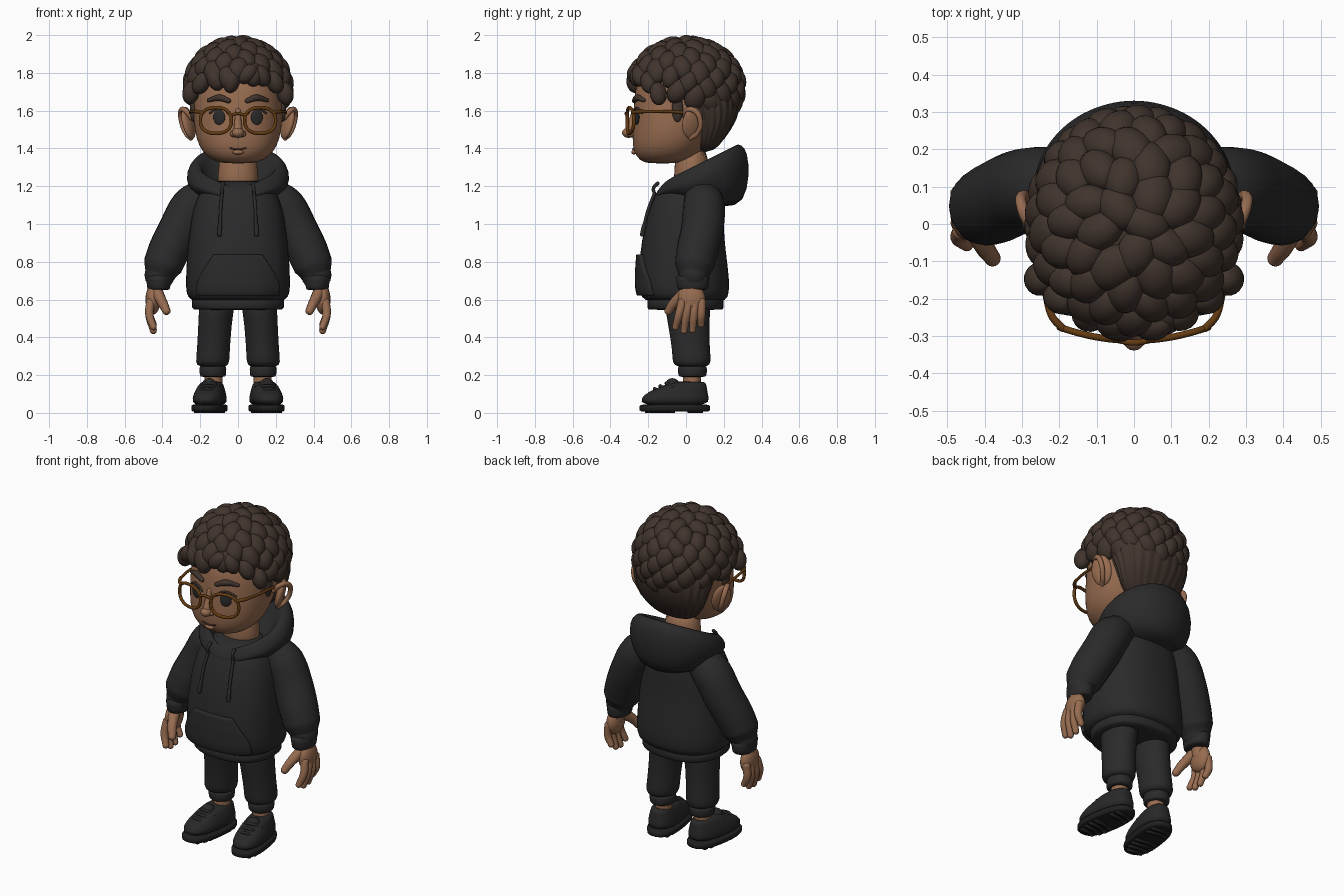
import bpy, bmesh, math, random
from mathutils import Matrix, Vector, Euler

random.seed(4)
if "Cube" in bpy.data.objects:
    bpy.data.objects.remove(bpy.data.objects["Cube"])


def material(name, *rgb):
    m = bpy.data.materials.new(name)
    m.use_nodes = True
    m.diffuse_color = (*rgb, 1)
    m.node_tree.nodes["Principled BSDF"].inputs["Base Color"].default_value = (*rgb, 1)
    return m


SKIN = material("warm skin", .31, .15, .08)
HAIR = material("dark brown hair", .052, .034, .026)
CLOTH = material("charcoal cloth", .023, .023, .024)
SHOE = material("black shoe", .021, .021, .022)
SOLE = material("black rubber", .014, .014, .015)
FRAME = material("amber frame", .13, .045, .006)
IRIS = material("dark iris", .025, .024, .024)
LIP = material("mouth line", .11, .04, .022)


def finish(name, bm, mat, mirror=False, subsurf=0):
    bmesh.ops.recalc_face_normals(bm, faces=bm.faces)
    mesh = bpy.data.meshes.new(name)
    bm.to_mesh(mesh)
    bm.free()
    mesh.materials.clear()
    mesh.materials.append(mat)
    mesh.shade_smooth()
    ob = bpy.data.objects.new(name, mesh)
    bpy.context.collection.objects.link(ob)
    if mirror:
        ob.modifiers.new("Mirror", 'MIRROR').use_mirror_merge = False
    if subsurf:
        mod = ob.modifiers.new("Subdivision", 'SUBSURF')
        mod.levels = mod.render_levels = subsurf
    return ob


def spow(v, e):
    return math.copysign(abs(v) ** e, v)


def loft(name, rings, mat, n=32, power=2, mirror=False, ripple=(0, 0), dip=0):
    """Skin over rings of (cx, cy, z, rx, ry, slope)."""
    bm = bmesh.new()
    loops = []
    for cx, cy, z, rx, ry, *slope in rings:
        loop = []
        for i in range(n):
            a = math.tau * i / n
            k = 1 + ripple[1] * math.sin(ripple[0] * a)
            x = rx * k * spow(math.cos(a), 2 / power)
            y = ry * k * spow(math.sin(a), 2 / power)
            dz = (slope[0] * y if slope else 0) - dip * max(0, -math.sin(a)) ** 8
            loop.append(bm.verts.new((cx + x, cy + y, z + dz)))
        loops.append(loop)
    for lo, hi in zip(loops, loops[1:]):
        for i in range(n):
            j = (i + 1) % n
            bm.faces.new((lo[i], lo[j], hi[j], hi[i]))
    bm.faces.new(loops[0][::-1])
    bm.faces.new(loops[-1])
    return finish(name, bm, mat, mirror, 1)


def ball(name, loc, radii, mat, rot=(0, 0, 0), mirror=False, seg=20):
    bm = bmesh.new()
    turn = rot if isinstance(rot, Matrix) else Euler(rot).to_matrix().to_4x4()
    m = Matrix.Translation(loc) @ turn @ Matrix.Diagonal((*radii, 1))
    bmesh.ops.create_uvsphere(bm, u_segments=seg, v_segments=seg // 2 + 2, radius=1, matrix=m)
    return finish(name, bm, mat, mirror)


def tube(name, pts, mat, mirror=False, closed=False, sides=4):
    """Smooth tube through (x, y, z, radius) points with round ends."""
    cu = bpy.data.curves.new(name, 'CURVE')
    cu.dimensions = '3D'
    cu.bevel_depth = 1
    cu.bevel_resolution = sides
    cu.resolution_u = 6
    sp = cu.splines.new('BEZIER')
    sp.bezier_points.add(len(pts) - 1)
    sp.use_cyclic_u = closed
    for p, (x, y, z, r) in zip(sp.bezier_points, pts):
        p.co, p.radius = (x, y, z), r
        p.handle_left_type = p.handle_right_type = 'AUTO'
    tmp = bpy.data.objects.new(name, cu)
    bpy.context.collection.objects.link(tmp)
    dg = bpy.context.evaluated_depsgraph_get()
    mesh = bpy.data.meshes.new_from_object(tmp.evaluated_get(dg))
    bpy.data.objects.remove(tmp)
    bm = bmesh.new()
    bm.from_mesh(mesh)
    bpy.data.meshes.remove(mesh)
    for x, y, z, r in () if closed else (pts[0], pts[-1]):
        bmesh.ops.create_uvsphere(bm, u_segments=16, v_segments=8, radius=r,
                                  matrix=Matrix.Translation((x, y, z)))
    return finish(name, bm, mat, mirror)


def front(rings, x, z, power):
    """Depth of a lofted form's front at x and z."""
    for a, b in zip(rings, rings[1:]):
        if a[2] <= z <= b[2]:
            t = (z - a[2]) / (b[2] - a[2])
            _, cy, _, rx, ry = [p + (q - p) * t for p, q in zip(a, b)]
            return cy - ry * max(0, 1 - abs(x / rx) ** power) ** (1 / power)


def span(z, rx, y0, y1):
    return (0, (y0 + y1) / 2, z, rx, (y1 - y0) / 2)


# Hooded top
torso = [span(.585, .235, -.2, .2), span(.61, .268, -.238, .222), span(.66, .278, -.25, .232),
         span(.75, .275, -.25, .225), span(.85, .27, -.243, .212), span(.97, .255, -.225, .2),
         span(1.08, .24, -.195, .2), span(1.17, .205, -.16, .18), span(1.24, .14, -.1, .14)]
loft("hoodie_body", torso, CLOTH, power=2.4)
loft("hoodie_hem", [span(z, r, -.205, .2) for z, r in
                    ((.545, .235), (.55, .245), (.6, .247), (.615, .24))], CLOTH, power=2.4)
loft("hood", [(0, .04, 1.19, .12, .11, .3), (0, .06, 1.27, .18, .165, .5),
              (0, .065, 1.315, .2, .185, .5), (0, .068, 1.325, .225, .205, .5),
              (0, .075, 1.295, .262, .238, .48), (0, .08, 1.24, .278, .255, .35),
              (0, .095, 1.17, .25, .235, .05), (0, .1, 1.09, .17, .175, -.1)],
     CLOTH, n=48, dip=.025)

# Front pocket patch
bm = bmesh.new()
cols, rows = 20, 10
grid = []
for j in range(rows + 1):
    t = j / rows
    z, w = .62 + .22 * t, .225 - .095 * max(0, (t - .25) / .75) ** 1.3
    grid.append([bm.verts.new((x, front(torso, x, z, 2.4) - .02, z))
                 for x in (w * (2 * i / cols - 1) for i in range(cols + 1))])
for lo, hi in zip(grid, grid[1:]):
    for i in range(cols):
        bm.faces.new((lo[i], lo[i + 1], hi[i + 1], hi[i]))
pocket = finish("front_pocket", bm, CLOTH)
thick = pocket.modifiers.new("Solidify", 'SOLIDIFY')
thick.thickness, thick.offset = .03, -1
soft = pocket.modifiers.new("Bevel", 'BEVEL')
soft.width, soft.segments = .007, 2

# Drawstrings and sleeves
tube("drawstring", [(x, front(torso, x, z, 2.4) - .012, z, r) for x, z, r in
                    ((.085, 1.16, .009), (.092, 1.08, .009), (.095, 1, .009),
                     (.097, .985, .012), (.098, .945, .012))], CLOTH, True)
tube("drawstring_top", [(.08, -.15, 1.215, .01), (.083, -.172, 1.19, .009),
                        (.085, front(torso, .085, 1.16, 2.4) - .012, 1.16, .009)], CLOTH, True)
tube("sleeve", [(.19, .09, 1.14, .1), (.245, .095, 1.09, .112), (.31, .085, .97, .112),
                (.365, .06, .86, .11), (.398, .045, .78, .104), (.415, .04, .73, .08)],
     CLOTH, True, sides=8)
loft("sleeve_cuff", [(.42, .036, z, r, r * 1.35) for z, r in
                     ((.65, .052), (.655, .062), (.7, .064), (.74, .07))], CLOTH, mirror=True)

# Hands
ball("palm", (.45, .03, .6), (.04, .073, .08), SKIN, mirror=True)
tube("wrist", [(.43, .035, .7, .042), (.445, .033, .62, .042)], SKIN, True)
for i, tip in enumerate((.445, .425, .43, .46)):
    base, end = -.02 + .034 * i, -.055 + .045 * i
    tube("finger", [(.463, base, .585, .024), (.469, (base + end) / 2, .52, .022),
                    (.448, end, tip + .01, .018)], SKIN, True)
tube("thumb", [(.425, -.01, .63, .032), (.398, -.065, .58, .026), (.379, -.092, .54, .022)], SKIN, True)

# Trousers
loft("trouser_leg", [(.105, .01, .62, .1, .13), (.118, .01, .52, .09, .115),
                     (.125, .018, .42, .088, .105), (.131, .028, .32, .087, .1),
                     (.135, .03, .27, .09, .103), (.134, .032, .24, .078, .086)], CLOTH, mirror=True)
loft("trouser_cuff", [(.133, .034, z, r, r * 1.08) for z, r in
                      ((.19, .062), (.195, .07), (.235, .072), (.255, .07))], CLOTH, mirror=True)
tube("ankle", [(.13, .03, .11, .048), (.13, .032, .22, .048)], SKIN, True)

# Shoes, built straight and then toed out
parts = [
    loft("shoe_sole", [(0, -.06, z, r, r + .098) for z, r in
                       ((.007, .084), (.009, .09), (.04, .092), (.046, .086))], SOLE, power=2.5),
    loft("shoe_upper", [(0, -.06, .035, .086, .184), (0, -.06, .08, .086, .182),
                        (0, -.043, .112, .078, .157), (0, -.012, .14, .066, .122),
                        (0, .012, .162, .056, .094), (0, .02, .166, .04, .06)], SHOE, power=2.5),
    ball("shoe_tongue", (0, -.07, .14), (.042, .04, .045), SHOE, (.5, 0, 0))]
for y, z in ((-.105, .158), (-.138, .143), (-.168, .128)):
    parts.append(tube("shoe_lace", [(-.055, y + .025, z - .022, .008), (0, y, z, .009),
                                    (.055, y + .025, z - .022, .008)], SHOE))
for y, w in ((-.2, .05), (-.16, .066), (-.12, .072), (-.08, .072), (.03, .068), (.07, .06)):
    bm = bmesh.new()
    bmesh.ops.create_cube(bm, size=1, matrix=Matrix.Translation((0, y, .006))
                          @ Matrix.Diagonal((w * 2, .024, .012, 1)))
    parts.append(finish("sole_tread", bm, SOLE))
for p in parts:
    p.data.transform(Matrix.Translation((.142, 0, 0)) @ Matrix.Rotation(.14, 4, 'Z'))
    p.modifiers.new("Mirror", 'MIRROR').use_mirror_merge = False

# Head
head = [span(1.32, .07, -.2, -.05), span(1.335, .135, -.245, .02), span(1.38, .19, -.278, .08),
        span(1.45, .222, -.285, .14), span(1.55, .236, -.28, .2), span(1.65, .236, -.276, .23),
        span(1.75, .222, -.265, .24), span(1.85, .15, -.2, .19)]
loft("head", head, SKIN, n=40, power=2.15)
loft("neck", [(0, .03, 1.15, .12, .1), (0, .03, 1.25, .105, .092), (0, .03, 1.42, .1, .09)], SKIN)
ball("nose_tip", (0, -.303, 1.483), (.032, .036, .027), SKIN)
ball("nostril", (.023, -.292, 1.478), (.02, .022, .018), SKIN, mirror=True)
tube("nose_bridge", [(0, -.272, 1.6, .014), (0, -.288, 1.54, .018), (0, -.3, 1.495, .024)], SKIN)
tube("mouth", [(x, front(head, x, 1.4, 2.15) - .001, 1.395 + 4 * x * x, .004)
               for x in (-.042, -.02, 0, .02, .042)], LIP)
ball("lower_lip", (0, -.276, 1.38), (.03, .013, .012), SKIN)

# Ears
ball("ear", (.262, .035, 1.535), (.024, .06, .088), SKIN, (0, .25, .45), True)
tube("ear_rim", [(.245, -.005, 1.56, .012), (.278, .0, 1.6, .014), (.3, .045, 1.6, .015),
                 (.3, .075, 1.55, .014), (.275, .06, 1.48, .013), (.25, .025, 1.455, .013)], SKIN, True)

# Eyes and brows
ball("iris", (.1, front(head, .1, 1.565, 2.15), 1.565), (.034, .008, .04), IRIS, (0, 0, .35), True)
tube("eyelid", [(x, front(head, x, z, 2.15) - .001, z, .006) for x, z in
                ((.05, 1.585), (.075, 1.608), (.11, 1.612), (.148, 1.588))], HAIR, True)
tube("eyebrow", [(x, front(head, x, z, 2.15) - .002, z, r) for x, z, r in
                 ((.05, 1.652, .013), (.095, 1.668, .018), (.155, 1.655, .01))], HAIR, True)

# Glasses
rim = []
for i in range(16):
    a = math.tau * i / 16
    x = .117 + .082 * spow(math.cos(a), .85)
    rim.append((x, -.312 + .9 * x * x, 1.548 + .068 * spow(math.sin(a), .85), .009))
tube("glasses_rim", rim, FRAME, True, True)
tube("glasses_bridge", [(-.04, -.312, 1.575, .008), (0, -.318, 1.585, .008), (.04, -.312, 1.575, .008)], FRAME)
tube("glasses_temple", [(.19, -.28, 1.59, .01), (.218, -.25, 1.595, .01), (.235, -.2, 1.596, .008),
                        (.252, -.06, 1.594, .008), (.25, .02, 1.585, .008)], FRAME, True)

# Hair base, nape and sideburns
loft("hair_cap", [(0, 0, 1.75, .245, .265), (0, 0, 1.85, .228, .25),
                  (0, 0, 1.92, .17, .185), (0, 0, 1.955, .08, .09)], HAIR)
loft("hair_nape", [(0, .1, 1.38, .11, .045), (0, .118, 1.45, .18, .085), (0, .148, 1.55, .228, .125),
                   (0, .115, 1.66, .248, .175), (0, .06, 1.78, .25, .22)],
     HAIR, n=120, ripple=(24, .02))
ball("sideburn", (.236, -.045, 1.61), (.018, .03, .07), HAIR, mirror=True)

# Curls scattered over the scalp
count, golden = 125, math.pi * (3 - math.sqrt(5))
for i in range(count):
    up = 1 - 2 * (i + .5) / count
    flat = math.sqrt(1 - up * up)
    d = Vector((flat * math.cos(i * golden), flat * math.sin(i * golden), up))
    p = Vector((d.x * .25, d.y * .275, 1.725 + d.z * .23))
    if p.z < (1.765 if p.y < -.12 else 1.67 if p.y < .1 else 1.61):
        continue
    n = Vector((d.x / .25, d.y / .275, d.z / .23)).normalized()
    turn = n.to_track_quat('Z', 'Y').to_matrix().to_4x4() @ Matrix.Rotation(random.uniform(-.6, .6), 4, 'Z')
    s = random.uniform(.92, 1.08)
    ball("hair_curl", p, (.054 * s, .07 * s, .047), HAIR, turn, seg=18)

# Fringe curls over the forehead
for x, z, lean in ((-.25, 1.695, .2), (-.195, 1.745, .5), (-.12, 1.765, -.4), (-.035, 1.755, .2),
                   (.05, 1.795, .8), (.125, 1.785, -.5), (.195, 1.75, -.4), (.25, 1.69, -.2)):
    ball("fringe_curl", (x, -.272 + 2 * x * x, z), (.044, .046, .062), HAIR, (0, lean, 2 * x))
